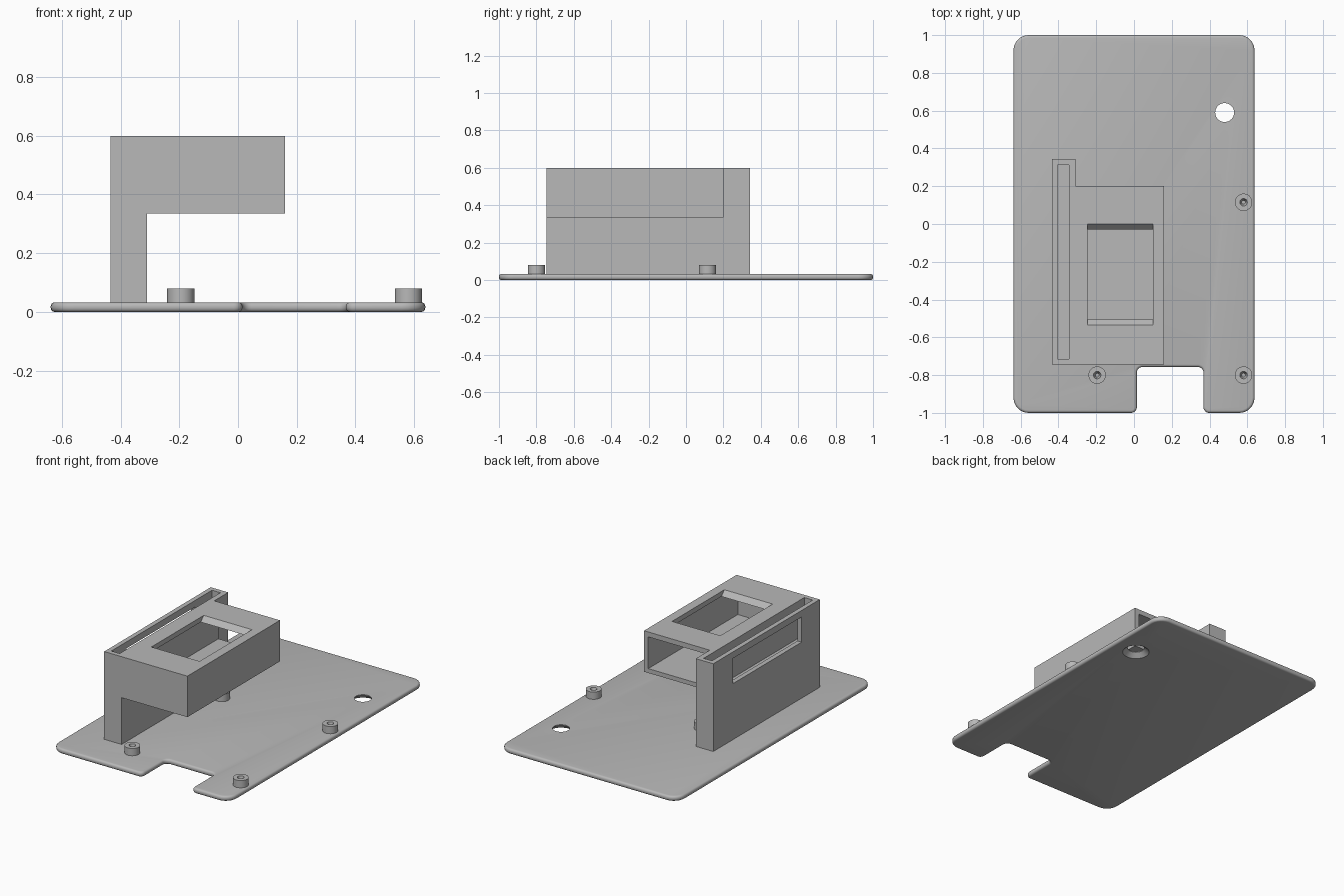
import bpy, bmesh, math
from mathutils import Vector

cube = bpy.data.objects.get("Cube")
if cube:
    bpy.data.objects.remove(cube, do_unlink=True)

grey = bpy.data.materials.new("mid_grey")
grey.use_nodes = True
COLOR = (0.48, 0.48, 0.48, 1)
grey.diffuse_color = COLOR
grey.node_tree.nodes["Principled BSDF"].inputs["Base Color"].default_value = COLOR


def make_object(name, bm):
    bmesh.ops.recalc_face_normals(bm, faces=bm.faces)
    mesh = bpy.data.meshes.new(name)
    bm.to_mesh(mesh)
    bm.free()
    mesh.materials.append(grey)
    obj = bpy.data.objects.new(name, mesh)
    bpy.context.collection.objects.link(obj)
    return obj


def box(name, x, y, z):
    bm = bmesh.new()
    bmesh.ops.create_cube(bm, size=1)
    for v in bm.verts:
        v.co = [(lim[0] + lim[1]) / 2 + c * (lim[1] - lim[0])
                for c, lim in zip(v.co, (x, y, z))]
    return make_object(name, bm)


def prism(name, points, offset, round_edge=0):
    """Extrude a closed outline, optionally rounding both rims."""
    bm = bmesh.new()
    face = bm.faces.new([bm.verts.new(p) for p in points])
    rim = list(face.edges)
    res = bmesh.ops.extrude_face_region(bm, geom=[face], use_keep_orig=True)
    top = [g for g in res["geom"] if isinstance(g, bmesh.types.BMVert)]
    bmesh.ops.translate(bm, verts=top, vec=offset)
    rim += [g for g in res["geom"] if isinstance(g, bmesh.types.BMEdge)]
    bmesh.ops.recalc_face_normals(bm, faces=bm.faces)
    if round_edge:
        bmesh.ops.bevel(bm, geom=rim, offset=round_edge, segments=4,
                        profile=0.5, affect='EDGES', clamp_overlap=True)
    return make_object(name, bm)


def cone(name, x, y, z, r1, r2, depth):
    bm = bmesh.new()
    bmesh.ops.create_cone(bm, cap_ends=True, segments=40, radius1=r1,
                          radius2=r2, depth=depth)
    bmesh.ops.translate(bm, verts=bm.verts, vec=(x, y, z + depth / 2))
    return make_object(name, bm)


def cut(obj, *cutters):
    """Subtract the cutters, bake the result and remove the cutters."""
    for c in cutters:
        c.hide_render = True
        mod = obj.modifiers.new("cut", 'BOOLEAN')
        mod.operation = 'DIFFERENCE'
        mod.solver = 'EXACT'
        mod.object = c
    graph = bpy.context.evaluated_depsgraph_get()
    mesh = bpy.data.meshes.new_from_object(obj.evaluated_get(graph))
    obj.modifiers.clear()
    obj.data = mesh
    for c in cutters:
        bpy.data.objects.remove(c, do_unlink=True)


def smooth(obj):
    bpy.ops.object.select_all(action='DESELECT')
    obj.select_set(True)
    bpy.context.view_layer.objects.active = obj
    bpy.ops.object.shade_smooth_by_angle(angle=math.radians(35))


def rounded(corners, steps=6):
    """Round the right-angled corners (x, y, radius) of an outline."""
    pts = []
    for i, (x, y, r) in enumerate(corners):
        p = Vector((x, y, 0))
        a = (Vector((*corners[i - 1][:2], 0)) - p).normalized() * r
        b = (Vector((*corners[(i + 1) % len(corners)][:2], 0)) - p).normalized() * r
        for k in range(steps + 1):
            t = math.pi / 2 * k / steps
            pts.append(p + a + b - b * math.cos(t) - a * math.sin(t))
            # arc runs from the incoming side to the outgoing side
    return pts


# Base plate with rounded rim, front notch and countersunk hole
PLATE = 0.033
R, N = 0.08, 0.03
outline = rounded([(-0.638, -1, R), (0.015, -1, N), (0.015, -0.757, N),
                   (0.368, -0.757, N), (0.368, -1, N), (0.638, -1, R),
                   (0.638, 1, R), (-0.638, 1, R)])
base = prism("base_plate", outline, (0, 0, PLATE), 0.014)
cut(base, cone("sink_cutter", 0.48, 0.59, -0.001, 0.081, 0.05, 0.028),
    cone("hole_cutter", 0.48, 0.59, -0.05, 0.05, 0.05, 0.15))
smooth(base)

# Standoffs with blind screw holes
for i, (x, y) in enumerate([(0.58, 0.115), (0.58, -0.8),
                            (-0.195, 0.115), (-0.195, -0.8)]):
    post = cone(f"standoff_{i + 1}", x, y, PLATE - 0.005, 0.046, 0.046, 0.052)
    cut(post, cone("screw_cutter", x, y, 0.045, 0.01, 0.02, 0.036))
    smooth(post)

# Upright wall with top slot and a window through its outer skin
TOP, FRONT = 0.6, -0.745
wall = box("slotted_wall", (-0.435, -0.31), (FRONT, 0.343), (PLATE - 0.005, TOP))
cut(wall, box("slot_cutter", (-0.405, -0.345), (-0.715, 0.313), (0.36, 0.7)),
    box("window_cutter", (-0.5, -0.38), (-0.56, 0.14), (0.395, 0.558)))

# Overhanging hollow box, open at the back, with a sloped top opening
housing = box("overhanging_box", (-0.31, 0.16), (FRONT, 0.2), (0.335, TOP))
low, high = 0.5, 0.568
profile = [(-0.535, TOP), (-0.535, 0.65), (0, 0.65), (0, TOP),
           (-0.03, high), (-0.03, low), (-0.505, low), (-0.505, high)]
cut(housing,
    box("cavity_cutter", (-0.28, 0.13), (-0.715, 0.3), (0.363, high)),
    prism("opening_cutter", [(-0.245, y, z) for y, z in profile], (0.345, 0, 0)))
